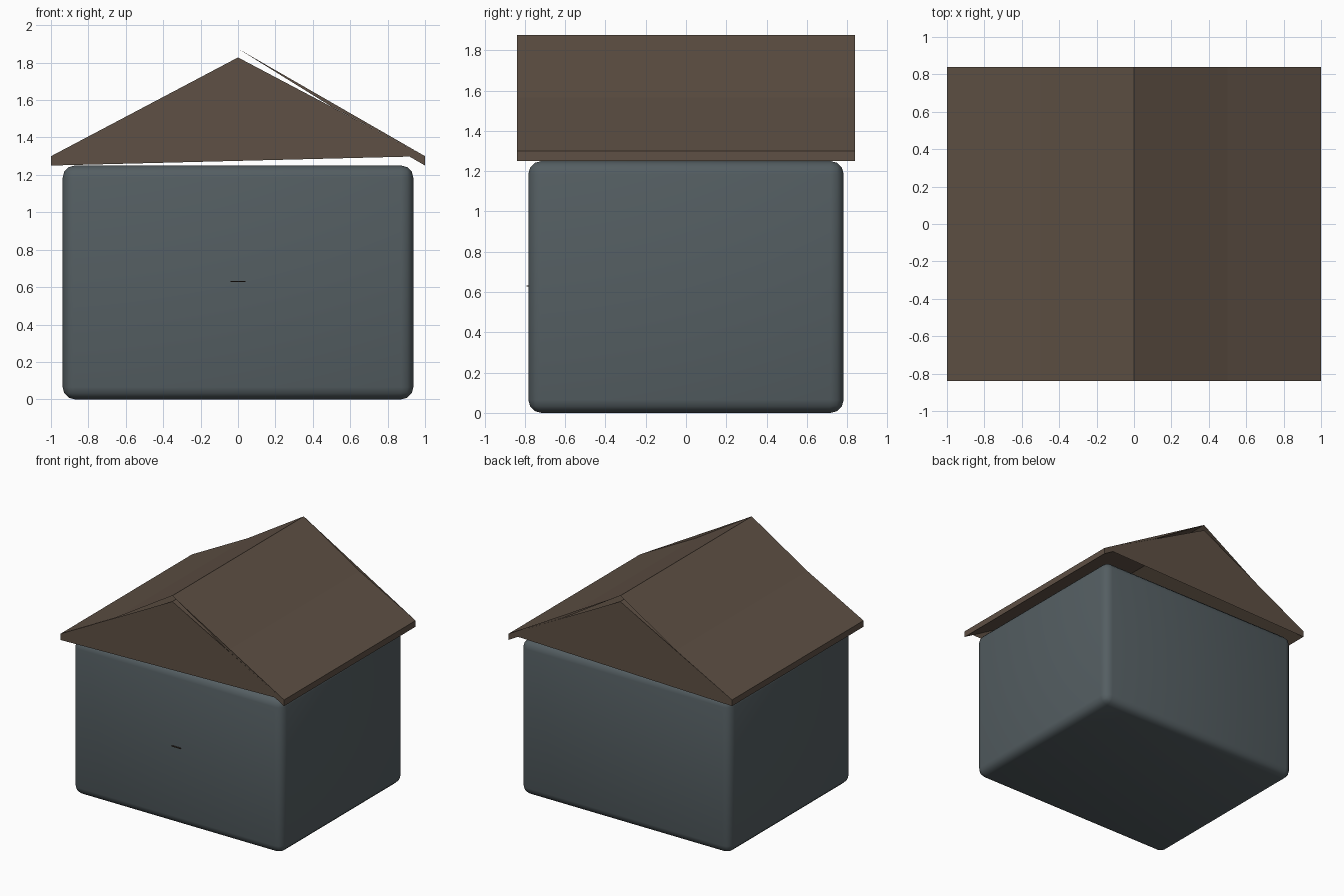
import bpy, bmesh
from mathutils import Matrix

cube = bpy.data.objects.get("Cube")
if cube:
    bpy.data.objects.remove(cube, do_unlink=True)


def material(name, rgb):
    m = bpy.data.materials.new(name)
    m.use_nodes = True
    m.diffuse_color = (*rgb, 1)
    bsdf = m.node_tree.nodes["Principled BSDF"]
    bsdf.inputs["Base Color"].default_value = (*rgb, 1)
    bsdf.inputs["Roughness"].default_value = 0.8
    return m


def add_object(name, bm, mat):
    mesh = bpy.data.meshes.new(name)
    bm.to_mesh(mesh)
    bm.free()
    obj = bpy.data.objects.new(name, mesh)
    obj.data.materials.append(mat)
    bpy.context.collection.objects.link(obj)
    return obj


def box(name, size, centre, mat):
    bm = bmesh.new()
    bmesh.ops.create_cube(bm, size=1, matrix=Matrix.Translation(centre) @ Matrix.Diagonal((*size, 1)))
    return add_object(name, bm, mat)


slate = material("slate grey", (0.089, 0.112, 0.122))
brown = material("roof brown", (0.112, 0.080, 0.058))
dark = material("dark brown", (0.045, 0.03, 0.022))

# House body with rounded edges
body = box("house_body", (1.875, 1.565, 1.25), (0, 0, 0.625), slate)
bevel = body.modifiers.new("rounded_edges", 'BEVEL')
bevel.width = 0.065
bevel.segments = 3
bevel.limit_method = 'NONE'
bpy.context.view_layer.objects.active = body
body.select_set(True)
bpy.ops.object.shade_smooth()

# Small strip on the front wall
box("front_strip", (0.08, 0.012, 0.006), (0, -0.786, 0.63), dark)

# Roof cross-section, named by corner
profile = {
    "left_low": (-1, 1.25), "left_high": (-1, 1.3), "left_mid": (-0.5, 1.565),
    "ridge": (0, 1.875), "right_mid": (0.5, 1.565), "right_high": (1, 1.3),
    "right_low": (1, 1.25), "inner_ridge": (0, 1.828),
}
gables = [
    ("left_low", "left_high", "inner_ridge"),
    ("left_low", "inner_ridge", "right_high"),
    ("right_high", "inner_ridge", "right_low"),
    ("ridge", "right_high", "right_mid"),
]

# Roof shell: slopes, eaves and underside along y, plus gable ends
bm = bmesh.new()
half = 0.84
front = {k: bm.verts.new((x, -half, z)) for k, (x, z) in profile.items()}
back = {k: bm.verts.new((x, half, z)) for k, (x, z) in profile.items()}
names = list(profile)
for a, b in zip(names, names[1:] + names[:1]):
    bm.faces.new((front[a], back[a], back[b], front[b]))
for tri in gables:
    bm.faces.new([front[k] for k in reversed(tri)])
    bm.faces.new([back[k] for k in tri])
# Orient the slopes upward, the underside downward and the gables outward
bm.normal_update()
for f in bm.faces:
    n, c = f.normal, f.calc_center_median()
    if abs(n.y) > 0.5:
        wrong = n.y * c.y < 0
    elif abs(n.z) > 0.1:
        under = any(v in (front["inner_ridge"], back["inner_ridge"]) for v in f.verts)
        wrong = (n.z > 0) == under
    else:
        wrong = n.x * c.x < 0
    if wrong:
        f.normal_flip()
add_object("roof", bm, brown)
